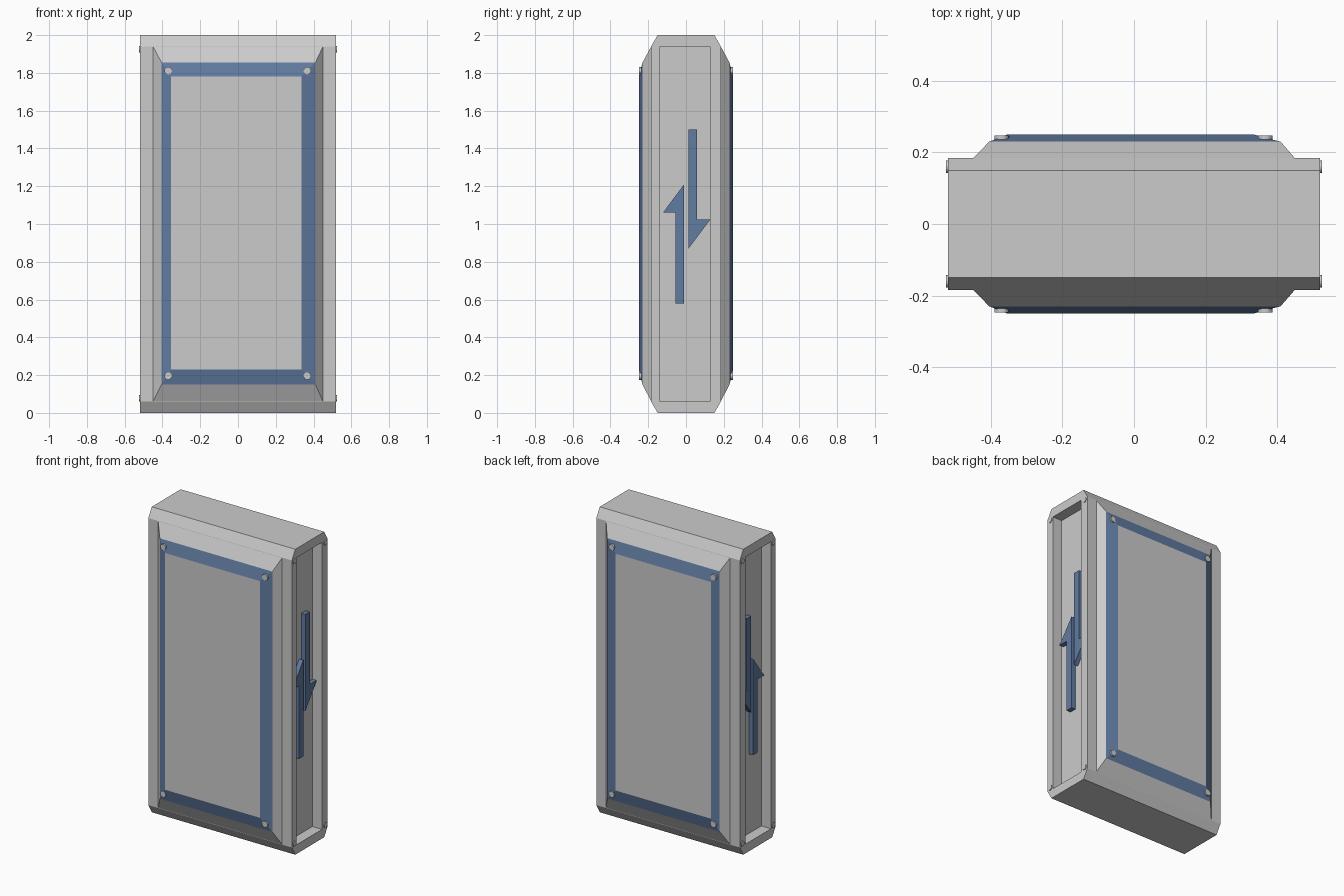
import bpy, bmesh
from math import radians
from mathutils import Matrix

if "Cube" in bpy.data.objects:
    bpy.data.objects.remove(bpy.data.objects["Cube"])

blue = bpy.data.materials.new("blue")
blue.diffuse_color = (0.12, 0.2, 0.36, 1)
blue.use_nodes = True
blue.node_tree.nodes["Principled BSDF"].inputs["Base Color"].default_value = blue.diffuse_color


def finish(name, bm, mat=None):
    bmesh.ops.recalc_face_normals(bm, faces=bm.faces)
    me = bpy.data.meshes.new(name)
    bm.to_mesh(me)
    bm.free()
    ob = bpy.data.objects.new(name, me)
    bpy.context.collection.objects.link(ob)
    if mat:
        me.materials.append(mat)
    return ob


def prism_x(name, profile, x0, x1, mat=None):
    """Extrude a (y, z) outline along x."""
    bm = bmesh.new()
    face = bm.faces.new([bm.verts.new((x0, y, z)) for y, z in profile])
    ext = bmesh.ops.extrude_face_region(bm, geom=[face])
    verts = [v for v in ext["geom"] if isinstance(v, bmesh.types.BMVert)]
    bmesh.ops.translate(bm, verts=verts, vec=(x1 - x0, 0, 0))
    return finish(name, bm, mat)


def loft(name, rects, mat=None, cap=False):
    """Join rectangles (x0, x1, z0, z1, y) into a sloped band."""
    bm = bmesh.new()
    loops = [[bm.verts.new(p) for p in ((x0, y, z0), (x1, y, z0), (x1, y, z1), (x0, y, z1))]
             for x0, x1, z0, z1, y in rects]
    for a, b in zip(loops, loops[1:]):
        for i in range(4):
            j = (i + 1) % 4
            bm.faces.new((a[i], a[j], b[j], b[i]))
    if cap:
        bm.faces.new(loops[-1])
        bm.faces.new(loops[0][::-1])
    return finish(name, bm, mat)


def bolt(name, loc, axis, depth, radius=0.02):
    bm = bmesh.new()
    rot = Matrix.Rotation(radians(90), 4, "Y" if axis == "X" else "X")
    bmesh.ops.create_cone(bm, cap_ends=True, segments=16, radius1=radius, radius2=radius,
                          depth=depth, matrix=Matrix.Translation(loc) @ rot)
    return finish(name, bm)


# outer housing with chamfered top and bottom edges
housing = prism_x("housing", [(-0.15, 0), (0.15, 0), (0.185, 0.06), (0.185, 1.94),
                              (0.15, 2), (-0.15, 2), (-0.185, 1.94), (-0.185, 0.06)], -0.52, 0.52)

# recess cut into each side
side_rect = [(-0.137, 0.06), (0.127, 0.06), (0.127, 1.94), (-0.137, 1.94)]
for s in (-1, 1):
    cutter = prism_x("recess_cutter", side_rect, s * 0.45, s * 0.6)
    mod = housing.modifiers.new("recess", "BOOLEAN")
    mod.operation, mod.solver, mod.object = "DIFFERENCE", "EXACT", cutter
    bpy.context.view_layer.objects.active = housing
    bpy.ops.object.modifier_apply(modifier=mod.name)
    bpy.data.objects.remove(cutter)

# front and back: bevelled panel, sloped blue trim, flat screen, corner bolts
for s, side in ((-1, "front"), (1, "back")):
    base = (-0.45, 0.45, 0.06, 1.94, s * 0.184)
    rim = (-0.405, 0.41, 0.15, 1.855, s * 0.23)
    inner = (-0.355, 0.335, 0.23, 1.78, s * 0.25)
    bevel = loft(side + "_bevel", [base, rim])
    trim = loft(side + "_trim", [rim, inner], blue)
    screen = loft(side + "_screen", [inner[:4] + (s * 0.235,), inner], cap=True)
    for x in (-0.37, 0.367):
        for z in (0.195, 1.812):
            bolt(side + "_bolt", (x, s * 0.238, z), "Y", 0.02)

# sides: pair of opposed arrows and frame bolts
up_arrow = [(-0.056, 0.58), (-0.01, 0.58), (-0.01, 1.21), (-0.122, 1.06), (-0.056, 1.06)]
down_arrow = [(0.012, 1.5), (0.058, 1.5), (0.058, 1.025), (0.13, 1.025), (0.012, 0.868)]
for s, side in ((-1, "left"), (1, "right")):
    prism_x(side + "_up_arrow", up_arrow, s * 0.448, s * 0.48, blue)
    prism_x(side + "_down_arrow", down_arrow, s * 0.448, s * 0.48, blue)
    for y in (-0.16, 0.16):
        for z in (0.077, 1.926):
            bolt(side + "_bolt", (s * 0.515, y, z), "X", 0.02, 0.017)
